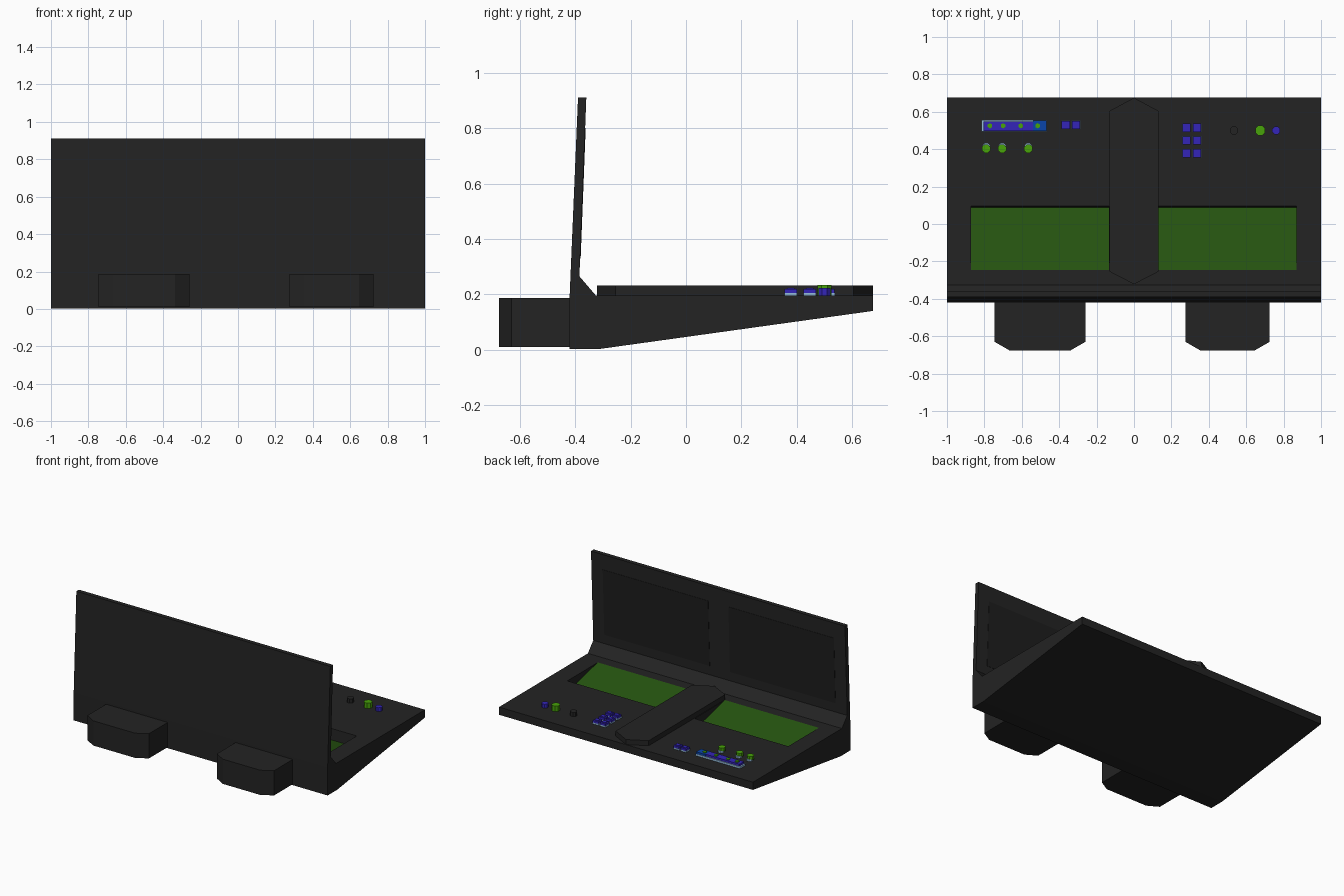
import bpy, bmesh, math
from mathutils import Vector

if "Cube" in bpy.data.objects:
    bpy.data.objects.remove(bpy.data.objects["Cube"])


def material(name, r, g, b):
    m = bpy.data.materials.new(name)
    m.diffuse_color = (r, g, b, 1)
    m.use_nodes = True
    m.node_tree.nodes["Principled BSDF"].inputs["Base Color"].default_value = m.diffuse_color
    return m


DARK = material("charcoal", 0.017, 0.017, 0.017)
SCREEN = material("screen_black", 0.013, 0.013, 0.013)
MOSS = material("moss_green", 0.019, 0.09, 0.005)
LIME = material("lime_green", 0.065, 0.37, 0.003)
VIOLET = material("violet_blue", 0.034, 0.018, 0.48)
ROYAL = material("royal_blue", 0.003, 0.06, 0.40)
PALE = material("pale_blue", 0.30, 0.51, 0.72)

DECK = 0.195


def prism(name, points, offset, mat):
    """Closed solid: a polygon of 3D points swept along an offset."""
    bm = bmesh.new()
    face = bm.faces.new([bm.verts.new(p) for p in points])
    new = bmesh.ops.extrude_face_region(bm, geom=[face])["geom"]
    bmesh.ops.translate(bm, vec=Vector(offset),
                        verts=[v for v in new if isinstance(v, bmesh.types.BMVert)])
    # keep the starting cap so the solid is closed
    if not face.is_valid:
        bm.faces.new([v for v in bm.verts][:len(points)])
    bmesh.ops.recalc_face_normals(bm, faces=bm.faces)
    me = bpy.data.meshes.new(name)
    bm.to_mesh(me)
    bm.free()
    me.materials.append(mat)
    ob = bpy.data.objects.new(name, me)
    bpy.context.collection.objects.link(ob)
    return ob


def box(name, x0, x1, y0, y1, z0, z1, mat):
    return prism(name, [(x0, y0, z0), (x1, y0, z0), (x1, y1, z0), (x0, y1, z0)],
                 (0, 0, z1 - z0), mat)


def disc(name, x, y, r, z0, z1, mat, n=8):
    ring = [(x + r * math.cos(2 * math.pi * (i + 0.5) / n),
             y + r * math.sin(2 * math.pi * (i + 0.5) / n), z0) for i in range(n)]
    return prism(name, ring, (0, 0, z1 - z0), mat)


# Console body: wedge base and raised back wall in one profile
profile = [(-0.42, 0.003), (-0.31, 0.003), (0.675, 0.14), (0.675, DECK), (-0.325, DECK),
           (-0.385, 0.265), (-0.36, 0.91), (-0.39, 0.91), (-0.42, 0.20)]
body = prism("console_body", [(-1, y, z) for y, z in profile], (2, 0, 0), DARK)

# Sloping display recesses cut in the deck, each with a green floor plate
FRONT, BACK, DEEP = -0.247, 0.095, 0.115
for side, x0 in (("left", -0.872), ("right", 0.13)):
    w = 0.738
    cutter = prism("recess_cutter", [(x0, FRONT, DECK), (x0, BACK - 0.006, DEEP),
                                     (x0, BACK, DECK), (x0, BACK, 0.25), (x0, FRONT, 0.25)],
                   (w, 0, 0), DARK)
    cutter.hide_render = True
    mod = body.modifiers.new("recess", 'BOOLEAN')
    mod.operation = 'DIFFERENCE'
    mod.solver = 'EXACT'
    mod.object = cutter
    bpy.context.view_layer.objects.active = body
    bpy.ops.object.modifier_apply(modifier=mod.name)
    bpy.data.objects.remove(cutter)
    prism(side + "_display", [(x0, FRONT, DECK - 0.001), (x0 + w, FRONT, DECK - 0.001),
                              (x0 + w, BACK - 0.006, DEEP), (x0, BACK - 0.006, DEEP)],
          (0, 0, 0.002), MOSS)

# Central divider with pointed ends
prism("divider", [(0, -0.322, DECK), (0.13, -0.255, DECK), (0.13, 0.605, DECK),
                  (0, 0.675, DECK), (-0.13, 0.605, DECK), (-0.13, -0.255, DECK)],
      (0, 0, 0.036), DARK)

# Wall screens on the inner face of the back wall


def wall_y(z):
    return -0.385 + (z - 0.265) * 0.025 / 0.645


for side, x0 in (("left", -0.91), ("right", 0.08)):
    z0, z1 = 0.33, 0.80
    prism(side + "_wall_screen", [(x0, wall_y(z0), z0), (x0 + 0.83, wall_y(z0), z0),
                                  (x0 + 0.83, wall_y(z1), z1), (x0, wall_y(z1), z1)],
          (0, 0.002, 0), SCREEN)

# Front equipment boxes with chamfered outer corners
for side, x0, x1 in (("left", -0.745, -0.26), ("right", 0.275, 0.725)):
    c = 0.078
    prism(side + "_front_box", [(x0, -0.415, 0.01), (x0, -0.63, 0.01), (x0 + c, -0.675, 0.01),
                                (x1 - c, -0.675, 0.01), (x1, -0.63, 0.01), (x1, -0.415, 0.01)],
          (0, 0, 0.176), DARK)

# Switch bar with four lime buttons
box("switch_bar_base", -0.815, -0.465, 0.495, 0.555, DECK, 0.208, PALE)
box("switch_bar_top", -0.805, -0.54, 0.497, 0.548, 0.208, 0.222, VIOLET)
box("switch_bar_end", -0.54, -0.467, 0.497, 0.553, 0.208, 0.222, ROYAL)
for i, x in enumerate((-0.77, -0.70, -0.605, -0.515)):
    disc(f"bar_button_{i + 1}", x, 0.525, 0.014, 0.222, 0.228, LIME, 6)

# Lime knobs on pale collars
for i, x in enumerate((-0.79, -0.705, -0.565)):
    disc(f"knob_collar_{i + 1}", x, 0.412, 0.022, DECK, 0.208, PALE)
    disc(f"lime_knob_{i + 1}", x, 0.403, 0.024, 0.202, 0.228, LIME)

# Square keys: pale foot, violet cap, small raised centre
keys = [(-0.365, 0.53), (-0.31, 0.53)]
keys += [(x, y) for y in (0.515, 0.447, 0.378) for x in (0.28, 0.337)]
for i, (x, y) in enumerate(keys):
    for part, h, z0, z1, mat in (("foot", 0.023, DECK, 0.205, PALE),
                                 ("cap", 0.022, 0.205, 0.219, VIOLET),
                                 ("centre", 0.013, 0.219, 0.223, VIOLET)):
        box(f"key_{part}_{i + 1}", x - h, x + h, y - h, y + h, z0, z1, mat)

# Right-hand dials
disc("dark_dial", 0.535, 0.50, 0.024, DECK, 0.225, DARK)
disc("lime_dial", 0.675, 0.50, 0.028, DECK, 0.234, LIME)
disc("violet_dial", 0.76, 0.50, 0.023, DECK, 0.222, VIOLET)
